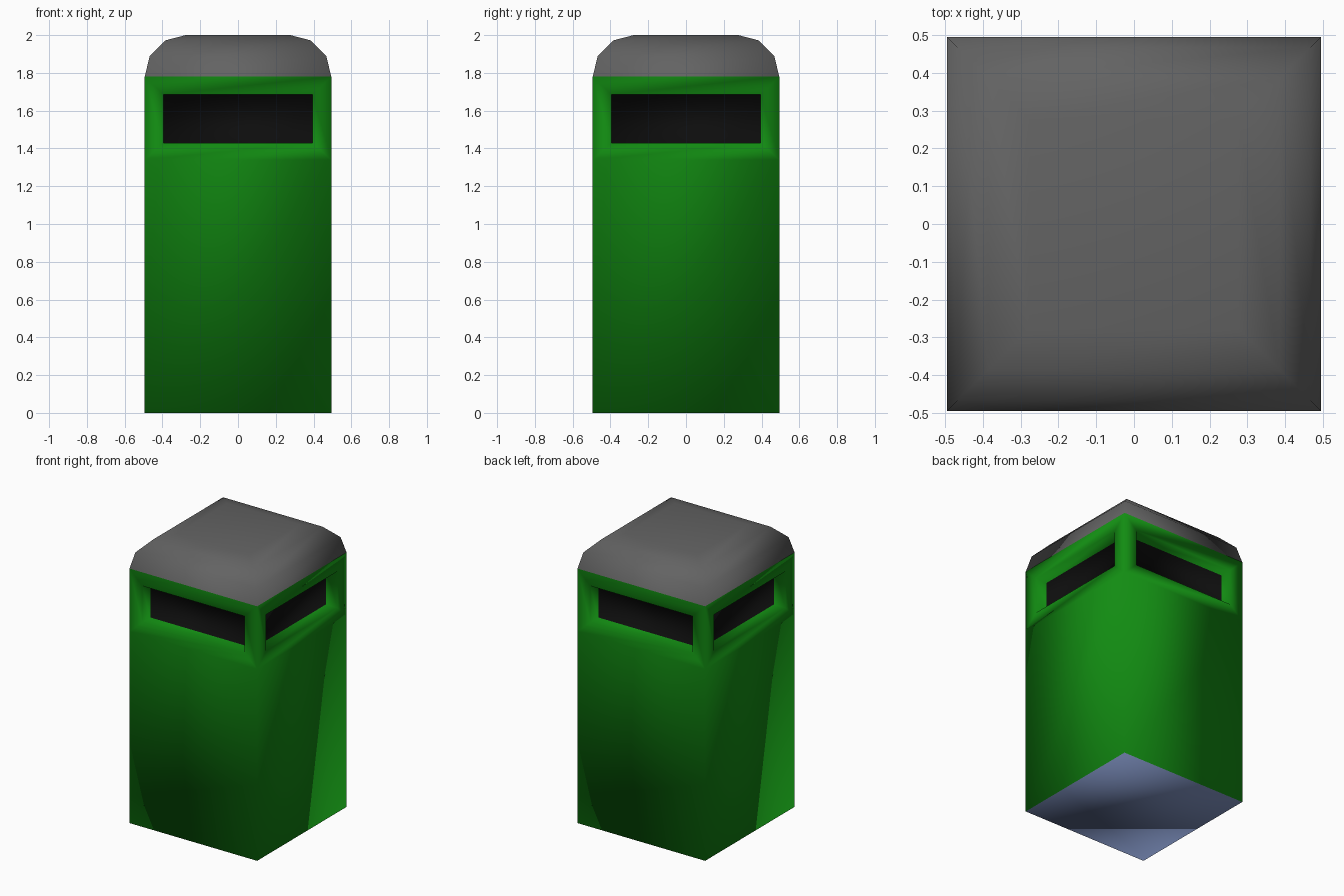
import bpy, bmesh

if "Cube" in bpy.data.objects:
    bpy.data.objects.remove(bpy.data.objects["Cube"])

HALF = 0.494          # half width of the bin
SLOT = 0.395          # half width of each slot
DEPTH = 0.09          # how far each slot is recessed


def material(name, rgb):
    m = bpy.data.materials.new(name)
    m.diffuse_color = (*rgb, 1)
    m.use_nodes = True
    m.node_tree.nodes["Principled BSDF"].inputs["Base Color"].default_value = m.diffuse_color
    return m


green = material("green paint", (0.006, 0.26, 0.006))
black = material("slot black", (0.004, 0.004, 0.004))
grey = material("lid grey", (0.125, 0.125, 0.125))
blue = material("underside blue grey", (0.17, 0.23, 0.43))


def square(bm, half, z):
    """Ring of four corners, counter-clockwise from front left."""
    return [bm.verts.new((x * half, y * half, z))
            for x, y in ((-1, -1), (1, -1), (1, 1), (-1, 1))]


def bridge(bm, a, b):
    """Quads joining two rings of four."""
    return [bm.faces.new((a[i], a[(i + 1) % 4], b[(i + 1) % 4], b[i]))
            for i in range(4)]


def finish(bm, name, mats):
    for f in bm.faces:
        f.smooth = True
    mesh = bpy.data.meshes.new(name)
    bm.to_mesh(mesh)
    bm.free()
    for m in mats:
        mesh.materials.append(m)
    ob = bpy.data.objects.new(name, mesh)
    bpy.context.collection.objects.link(ob)
    return ob


# Bin body: plain lower walls and a band with a recessed slot on every side
bm = bmesh.new()
base, mid, top = (square(bm, HALF, z) for z in (0, 1.34, 1.78))
bm.faces.new(base[::-1]).material_index = 2
bridge(bm, base, mid)


def slot_ring(turn, out):
    ring = []
    for x, z in ((-SLOT, 1.43), (SLOT, 1.43), (SLOT, 1.685), (-SLOT, 1.685)):
        px, py = x, -out
        for _ in range(turn):
            px, py = -py, px
        ring.append(bm.verts.new((px, py, z)))
    return ring


for side in range(4):
    nxt = (side + 1) % 4
    frame = [mid[side], mid[nxt], top[nxt], top[side]]
    rim = slot_ring(side, HALF)
    inner = slot_ring(side, HALF - DEPTH)
    bridge(bm, frame, rim)
    bridge(bm, rim, inner)
    bm.faces.new(inner).material_index = 1
finish(bm, "bin_body", [green, black, blue])

# Lid: stacked squares that round over to a flat top
bm = bmesh.new()
rings = [square(bm, h, z) for h, z in
         ((HALF, 1.78), (0.467, 1.89), (0.385, 1.972), (0.277, 2.0))]
for lower, upper in zip(rings, rings[1:]):
    bridge(bm, lower, upper)
bm.faces.new(rings[-1])
finish(bm, "bin_lid", [grey])
